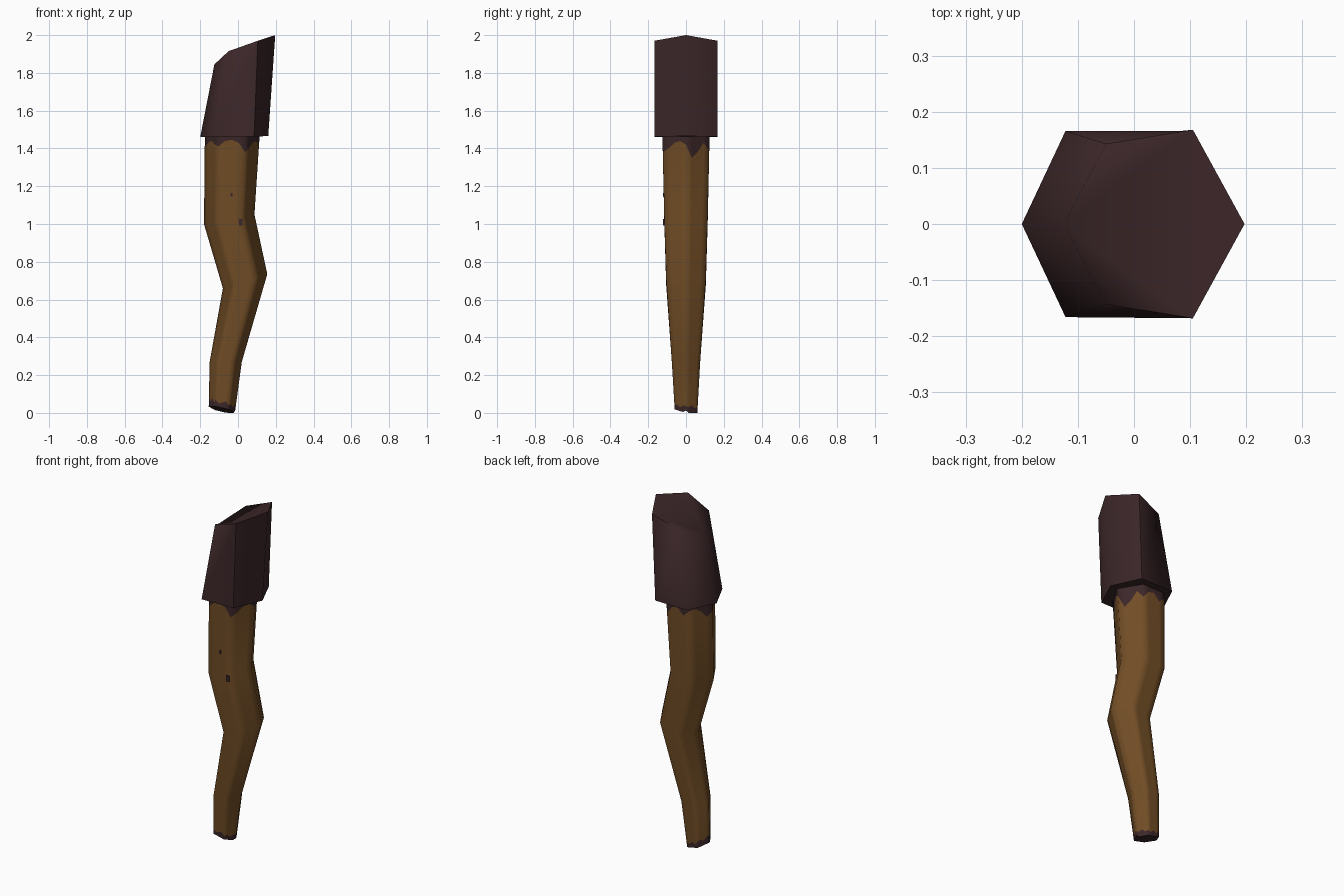
import bpy, math
from mathutils import Vector

if "Cube" in bpy.data.objects:
    bpy.data.objects.remove(bpy.data.objects["Cube"])

SIDE = 4            # columns per hexagon side, so paint edges can be ragged
N = 6 * SIDE


def material(name, rgb):
    m = bpy.data.materials.new(name)
    m.diffuse_color = (*rgb, 1)
    m.use_nodes = True
    m.node_tree.nodes["Principled BSDF"].inputs["Base Color"].default_value = m.diffuse_color
    return m


WOOD = material("brown wood", (0.165, 0.074, 0.019))
DARK = material("dark burnt cloth", (0.045, 0.020, 0.022))


def hex_ring(left, right, half_y, side_drop=0.0):
    """Tilted hexagon from its left and right corners (x, z)."""
    c = [(left[i] + right[i]) / 2 for i in (0, 1)]
    r = [(right[i] - left[i]) / 2 for i in (0, 1)]
    corners = []
    for k in range(6):
        a = math.radians(60 * k)
        y = half_y * math.sin(a) / math.sin(math.radians(60))
        corners.append(Vector((c[0] + r[0] * math.cos(a), y,
                               c[1] + r[1] * math.cos(a) - side_drop * math.sin(a))))
    return corners


def divide(corners):
    return [corners[k].lerp(corners[(k + 1) % 6], s / SIDE)
            for k in range(6) for s in range(SIDE)]


def ragged(a, b, heights):
    """Ring between rings a and b whose points lie at the given heights."""
    return [p.lerp(q, (h - p.z) / (q.z - p.z)) for p, q, h in zip(a, b, heights)]


def loft(name, rings, mats, band_mats, end_mats, angle):
    n = len(rings[0])
    verts = [p for r in rings for p in r]
    faces, idx = [], []
    for b in range(len(rings) - 1):
        for j in range(n):
            k = (j + 1) % n
            faces.append((b * n + j, b * n + k, (b + 1) * n + k, (b + 1) * n + j))
            idx.append(band_mats[b])
    faces += [tuple(reversed(range(n))), tuple(range(len(verts) - n, len(verts)))]
    idx += end_mats
    me = bpy.data.meshes.new(name)
    me.from_pydata(verts, [], faces)
    for m in mats:
        me.materials.append(m)
    me.polygons.foreach_set("material_index", idx)
    ob = bpy.data.objects.new(name, me)
    bpy.context.collection.objects.link(ob)
    bpy.ops.object.select_all(action='DESELECT')
    ob.select_set(True)
    bpy.context.view_layer.objects.active = ob
    bpy.ops.object.shade_smooth_by_angle(angle=math.radians(angle))
    return ob


# Crooked wooden handle, hexagonal, with ragged dark paint at both ends
foot = divide(hex_ring((-0.155, 0.045), (-0.015, 0.012), 0.06, 0.012))
for p in foot:
    p.z = max(p.z - 0.012, 0.0)
foot[0].z = 0.012
low = divide(hex_ring((-0.15, 0.27), (0.02, 0.27), 0.075))
knee = divide(hex_ring((-0.08, 0.66), (0.155, 0.735), 0.105))
bend = divide(hex_ring((-0.18, 1.0), (0.087, 1.05), 0.115))
top = divide(hex_ring((-0.175, 1.52), (0.118, 1.52), 0.126))
drip_top = [1.42, 1.35, 1.38, 1.43, 1.39, 1.43, 1.44, 1.40, 1.43, 1.44, 1.42, 1.38,
            1.41, 1.43, 1.44, 1.42, 1.41, 1.44, 1.445, 1.43, 1.38, 1.40, 1.43, 1.44]
drip_low = [0.035, 0.03, 0.04, 0.025, 0.03, 0.025, 0.04, 0.03, 0.05, 0.06, 0.05, 0.07,
            0.08, 0.06, 0.08, 0.055, 0.07, 0.05, 0.055, 0.06, 0.04, 0.045, 0.03, 0.04]
loft("handle",
     [foot, ragged(foot, low, drip_low), low, knee, bend,
      ragged(bend, top, drip_top), top],
     [WOOD, DARK], [1, 0, 0, 0, 0, 1], [1, 1], 65)

# Thick wrapped head with a slanted top
head_base = hex_ring((-0.2, 1.46), (0.16, 1.465), 0.166)
for k, x in ((1, 0.085), (5, 0.085), (2, -0.122), (4, -0.122)):
    head_base[k].x = x
head_top = [Vector(p) for p in ((0.197, 0, 2.0), (0.105, 0.168, 1.97), (-0.05, 0.143, 1.915),
                                (-0.125, 0, 1.845), (-0.05, -0.143, 1.915), (0.105, -0.168, 1.97))]
loft("head", [head_base, head_top], [DARK], [0], [0, 0], 65)

# Small dark paint specks on the front of the handle
for i, (x, z, w, h) in enumerate(((0.015, 1.01, 0.02, 0.035), (-0.035, 1.155, 0.012, 0.02))):
    bpy.ops.mesh.primitive_cube_add(size=1, location=(x, -0.117, z))
    speck = bpy.context.object
    speck.name = f"paint_speck_{i + 1}"
    speck.scale = (w, 0.008, h)
    speck.data.materials.append(DARK)
